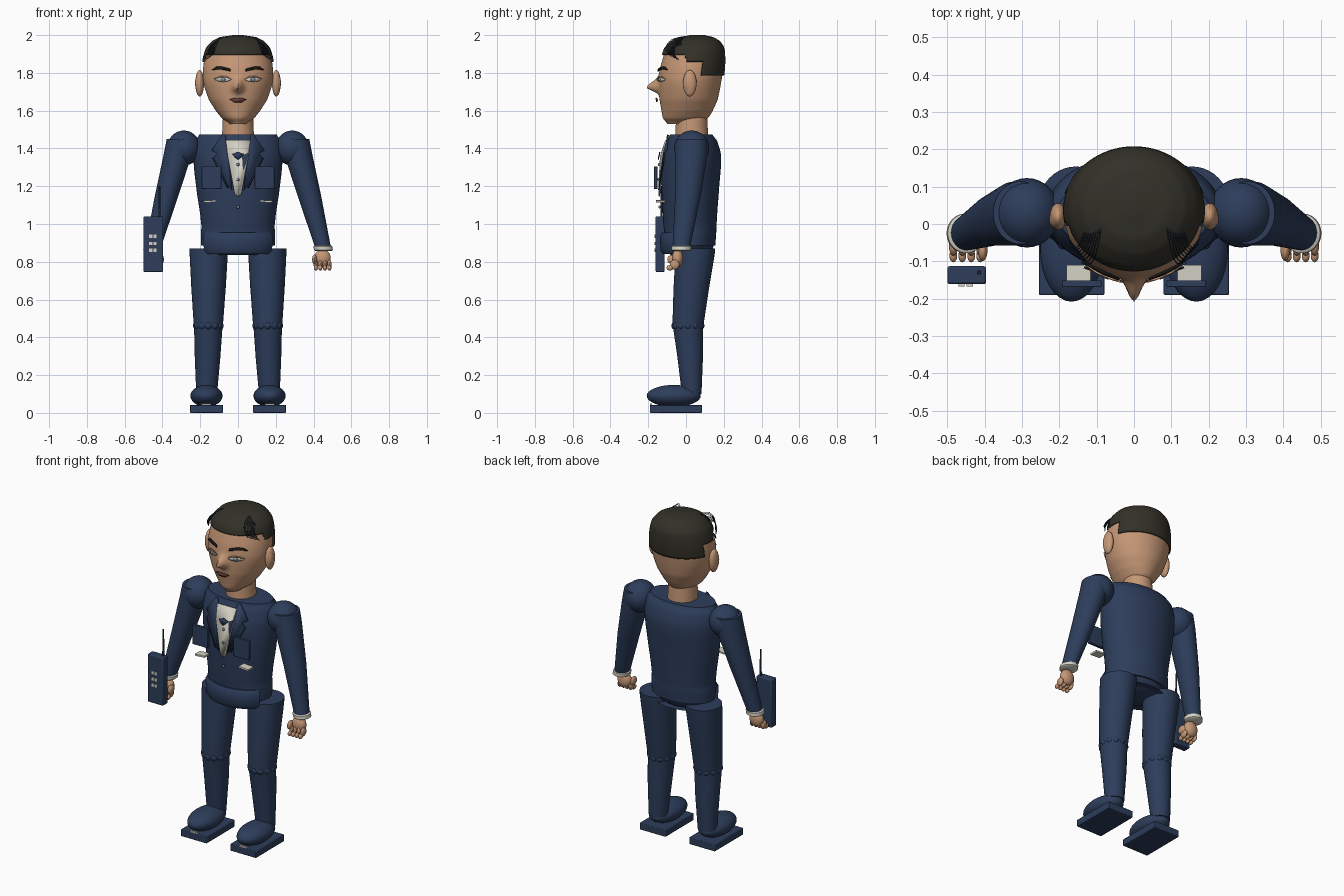
import bpy, bmesh, math
from mathutils import Vector

if "Cube" in bpy.data.objects:
    bpy.data.objects.remove(bpy.data.objects["Cube"])


def material(name, rgb):
    m = bpy.data.materials.new(name)
    m.diffuse_color = (*rgb, 1)
    m.use_nodes = True
    m.node_tree.nodes["Principled BSDF"].inputs["Base Color"].default_value = m.diffuse_color
    return m


NAVY = material("navy cloth", (0.026, 0.047, 0.105))
TRIM = material("dark navy", (0.012, 0.020, 0.042))
SKIN = material("skin", (0.56, 0.31, 0.18))
HAIR = material("dark hair", (0.032, 0.030, 0.021))
BROW = material("brow black", (0.010, 0.009, 0.008))
WHITE = material("off white", (0.66, 0.64, 0.56))
LIPS = material("lips", (0.16, 0.055, 0.04))
IRIS = material("grey iris", (0.22, 0.28, 0.32))


def finish(name, bm, mat, angle=40):
    bmesh.ops.recalc_face_normals(bm, faces=bm.faces)
    me = bpy.data.meshes.new(name)
    bm.to_mesh(me)
    bm.free()
    ob = bpy.data.objects.new(name, me)
    bpy.context.collection.objects.link(ob)
    me.materials.append(mat)
    bpy.ops.object.select_all(action='DESELECT')
    ob.select_set(True)
    bpy.context.view_layer.objects.active = ob
    bpy.ops.object.shade_smooth_by_angle(angle=math.radians(angle))
    return ob


def smooth_rows(rows, sub):
    """Catmull-Rom refinement of loft rows."""
    out = []
    for i in range(len(rows) - 1):
        p = [rows[max(0, min(len(rows) - 1, i + k))] for k in (-1, 0, 1, 2)]
        for j in range(sub):
            t = j / sub
            row = [0.5 * (2*b + (c-a)*t + (2*a-5*b+4*c-d)*t*t + (3*b-a-3*c+d)*t**3)
                   for a, b, c, d in zip(*p)]
            row[0] = p[1][0] + (p[2][0] - p[1][0]) * t
            out.append(row)
    return out + [list(rows[-1])]


def loft(name, rows, mat, n=40, sub=1, warp=None, keep=None, grow=0):
    """Rows are (z, centre x, centre y, radius x, radius y)."""
    bm = bmesh.new()
    rings = []
    for z, cx, cy, rx, ry in smooth_rows(rows, sub):
        ring = []
        for k in range(n):
            a = 2 * math.pi * k / n
            v = Vector((cx + (rx+grow) * math.sin(a), cy - (ry+grow) * math.cos(a), z))
            ring.append(bm.verts.new(warp(v) if warp else v))
        rings.append(ring)
    for r, q in zip(rings, rings[1:]):
        for k in range(n):
            bm.faces.new((r[k], r[(k+1) % n], q[(k+1) % n], q[k]))
    bm.faces.new(rings[0][::-1])
    bm.faces.new(rings[-1])
    if keep:
        bad = [f for f in bm.faces if not keep(f.calc_center_median())]
        bmesh.ops.delete(bm, geom=bad, context='FACES')
    return finish(name, bm, mat)


def ball(name, c, r, mat, seg=32):
    bm = bmesh.new()
    bmesh.ops.create_uvsphere(bm, u_segments=seg, v_segments=seg // 2, radius=1)
    for v in bm.verts:
        v.co = Vector((v.co.x*r[0] + c[0], v.co.y*r[1] + c[1], v.co.z*r[2] + c[2]))
    return finish(name, bm, mat)


def box(name, c, size, mat, bevel=0.0, tilt=0):
    bm = bmesh.new()
    bmesh.ops.create_cube(bm, size=1)
    for v in bm.verts:
        v.co = Vector([v.co[i] * size[i] for i in range(3)])
    ob = finish(name, bm, mat, 30)
    ob.location, ob.rotation_euler.y = c, tilt
    if bevel:
        b = ob.modifiers.new("bevel", 'BEVEL')
        b.width, b.segments = bevel, 2
    return ob


def depth(x, z, rows):
    """Front surface y of a loft centred on x = 0."""
    for a, b in zip(rows, rows[1:]):
        if a[0] <= z <= b[0]:
            t = (z - a[0]) / (b[0] - a[0])
            _, _, cy, rx, ry = [p + (q - p) * t for p, q in zip(a, b)]
            return cy - ry * math.sqrt(max(0, 1 - (x / rx) ** 2))
    return 0


def plate(name, pts, rows, off, mat):
    """Thin plate that follows the front of a loft."""
    bm = bmesh.new()
    bm.faces.new([bm.verts.new((x, depth(x, z, rows) - off, z)) for x, z in pts])
    ob = finish(name, bm, mat)
    s = ob.modifiers.new("thickness", 'SOLIDIFY')
    s.thickness, s.offset = 0.006, 0
    return ob


def oval(cx, cz, rx, rz, n=14):
    return [(cx + rx*math.cos(2*math.pi*k/n), cz + rz*math.sin(2*math.pi*k/n)) for k in range(n)]


def profile(rows):
    """(z, half width, front y, back y) to loft rows."""
    return [(z, 0, (f + b) / 2, w, (b - f) / 2) for z, w, f, b in rows]


# Head with nose pulled out of the face
head = profile([(1.53, .045, -.10, .06), (1.56, .085, -.122, .115), (1.60, .118, -.13, .142),
                (1.66, .155, -.14, .168), (1.75, .183, -.145, .186), (1.82, .185, -.138, .196),
                (1.88, .176, -.122, .198), (1.93, .160, -.105, .193), (1.965, .128, -.07, .17),
                (1.985, .085, -.03, .135), (1.995, .02, .03, .09)])


def nose(v):
    if v.y < 0:
        dz = (v.z - 1.722) / (0.038 if v.z > 1.722 else 0.022)
        v.y -= 0.064 * math.exp(-(v.x / 0.024) ** 2 - dz * dz)
    return v


loft("head", head, SKIN, 96, 6, nose)
loft("neck", [(1.45, 0, .03, .085, .088), (1.57, 0, .03, .08, .082)], SKIN)

# Hair cap with stepped hairline
hair = loft("hair_cap", head, HAIR, 96, 6, grow=.01,
            keep=lambda c: c.z > (1.79 if c.y > .085 else 1.86 if c.y > .0 else 1.9))
s = hair.modifiers.new("thickness", 'SOLIDIFY')
s.thickness = 0.012
for v in hair.data.vertices:
    v.co.z += 0.005 * max(0, (v.co.z - 1.9) / 0.095)

# Loose strands curling over the temples
cu = bpy.data.curves.new("hair_strands", 'CURVE')
cu.dimensions, cu.bevel_depth, cu.bevel_resolution = '3D', 0.0016, 1
for side in (-1, 1):
    for i in range(8):
        path = [(.085 + .006*i, .03, 1.965 - .003*i), (.095 + .007*i, -.05, 1.985 - .006*i),
                (.115 + .007*i, -.105 + .006*i, 1.94 - .005*i),
                (.132 + .006*i, -.095 + .008*i, 1.895 - .004*i)]
        sp = cu.splines.new('BEZIER')
        sp.bezier_points.add(3)
        sp.resolution_u = 5
        for bp, (x, y, z) in zip(sp.bezier_points, path):
            bp.co = (side * x, y, z)
            bp.handle_left_type = bp.handle_right_type = 'AUTO'
cu.materials.append(TRIM)
bpy.context.collection.objects.link(bpy.data.objects.new("hair_strands", cu))

# Face details
for s in (-1, 1):
    ball("ear", (s*.203, .02, 1.745), (.023, .036, .07), SKIN)
    ball("ear_inner", (s*.213, .012, 1.745), (.014, .022, .045), SKIN, 20)
    plate("eye_white", oval(s*.08, 1.765, .042, .012), head, .010, WHITE)
    plate("iris", oval(s*.08, 1.765, .013, .011), head, .014, IRIS)
    plate("eyelid", [(s*x, z) for x, z in ((.036, 1.766), (.06, 1.782), (.10, 1.782), (.126, 1.768),
          (.10, 1.775), (.06, 1.775))], head, .014, SKIN)
    plate("eyebrow", [(s*x, z) for x, z in ((.04, 1.808), (.042, 1.822), (.085, 1.833), (.115, 1.832),
          (.136, 1.816), (.11, 1.818), (.08, 1.817))], head, .013, BROW)
plate("mouth", [(-.045, 1.66), (-.015, 1.668), (0, 1.664), (.015, 1.668), (.045, 1.66),
                (.02, 1.645), (-.02, 1.645)], head, .018, LIPS)

# Jacket body, hips and waistband
torso = profile([(.885, .195, -.11, .155), (.95, .197, -.115, .16), (1.0, .195, -.12, .162),
                 (1.2, .222, -.13, .176), (1.36, .236, -.125, .186), (1.44, .225, -.10, .165),
                 (1.475, .205, -.085, .14)])
loft("jacket_body", torso, NAVY, 56, 4)
loft("hips", profile([(.835, .12, -.08, .11), (.86, .16, -.11, .14), (.90, .175, -.115, .15)]), NAVY)
band = profile([(.84, .19, -.122, .155), (.86, .2, -.135, .165), (.935, .205, -.138, .165),
                (.955, .195, -.125, .16)])
loft("waistband", band, NAVY, 56, keep=lambda c: c.y < -.045 or abs(c.x) < .01)

# Shirt front, bow and buttons
plate("shirt_front", [(-.065, 1.445), (-.055, 1.36), (-.025, 1.2), (-.018, 1.16), (0, 1.145), (.018, 1.16),
                      (.025, 1.2), (.055, 1.36), (.065, 1.445)], torso, .014, WHITE)
plate("bow_tie", [(-.032, 1.37), (0, 1.382), (.032, 1.37), (.016, 1.352), (0, 1.34), (-.016, 1.352)],
      torso, .02, NAVY)
for z in (1.315, 1.235, 1.09):
    ball("button", (0, depth(0, z, torso) - .016, z), (.008, .006, .008), IRIS, 12)

for s in (-1, 1):
    # Lapel, pockets and pocket trim
    shape = ((.066, 1.472), (.085, 1.472), (.14, 1.39), (.112, 1.375), (.128, 1.35), (.052, 1.2), (.03, 1.18))
    plate("lapel", [(s*x, z) for x, z in shape], torso, .017, NAVY)
    plate("lapel_edge", [(s*x, z) for x, z in ((.128, 1.352), (.134, 1.348), (.056, 1.19), (.05, 1.2))],
          torso, .018, TRIM)
    box("chest_pocket", (s*.14, -.16, 1.245), (.105, .018, .12), NAVY, .003)
    box("pocket_trim", (s*.148, -.135, 1.12), (.065, .05, .01), WHITE, tilt=s*.06)

    # Arm
    ball("shoulder", (s*.287, .03, 1.402), (.088, .093, .093), NAVY)
    loft("sleeve", [(.875, s*.45, -.025, .042, .046), (1.15, s*.378, .01, .062, .068),
                    (1.37, s*.318, .028, .075, .086), (1.45, s*.305, .03, .072, .084)], NAVY)
    loft("shirt_cuff", [(.858, s*.452, -.025, .044, .046), (.863, s*.452, -.025, .05, .053),
                        (.882, s*.449, -.025, .05, .053), (.887, s*.449, -.025, .044, .046)], WHITE)

    # Hand with curled fingers
    ball("palm", (s*.447, -.045, .818), (.044, .03, .048), SKIN)
    for i in range(4):
        x = s * (.412 + .024*i)
        ball("finger_base", (x, -.06, .785), (.012, .026, .026), SKIN, 14)
        ball("finger_tip", (x, -.085, .768), (.011, .018, .015), SKIN, 14)
    ball("thumb", (s*.405, -.07, .812), (.013, .03, .026), SKIN, 14)

    # Leg with gathered knee
    loft("thigh", [(.46, s*.157, .01, .077, .082), (.66, s*.156, .028, .091, .094),
                   (.84, s*.155, .048, .101, .104), (.87, s*.155, .05, .101, .104)], NAVY)
    loft("shin", [(.10, s*.166, .03, .055, .052), (.30, s*.161, .022, .068, .068),
                  (.47, s*.157, .01, .076, .081)], NAVY)
    for k in range(12):
        a = 2 * math.pi * k / 12
        ball("knee_gather", (s*.157 + .062*math.sin(a), .01 + .068*math.cos(a), .462),
             (.02, .02, .022), NAVY, 14)

    # Shoe
    ball("shoe_upper", (s*.167, -.065, .09), (.085, .143, .058), NAVY)
    box("shoe_sole", (s*.167, -.053, .021), (.175, .275, .042), NAVY, .004)
    box("sole_tab", (s*.167, -.185, .046), (.05, .012, .008), WHITE)

# Handheld radio
box("radio_body", (-.448, -.137, .893), (.104, .048, .294), NAVY, .006)
loft("radio_antenna", [(1.03, -.415, -.13, .006, .006), (1.2, -.415, -.13, .005, .005)], TRIM, 12)
for x in (-.462, -.440):
    for z in (.935, .897, .86):
        box("radio_key", (x, -.163, z), (.017, .008, .018), WHITE)
